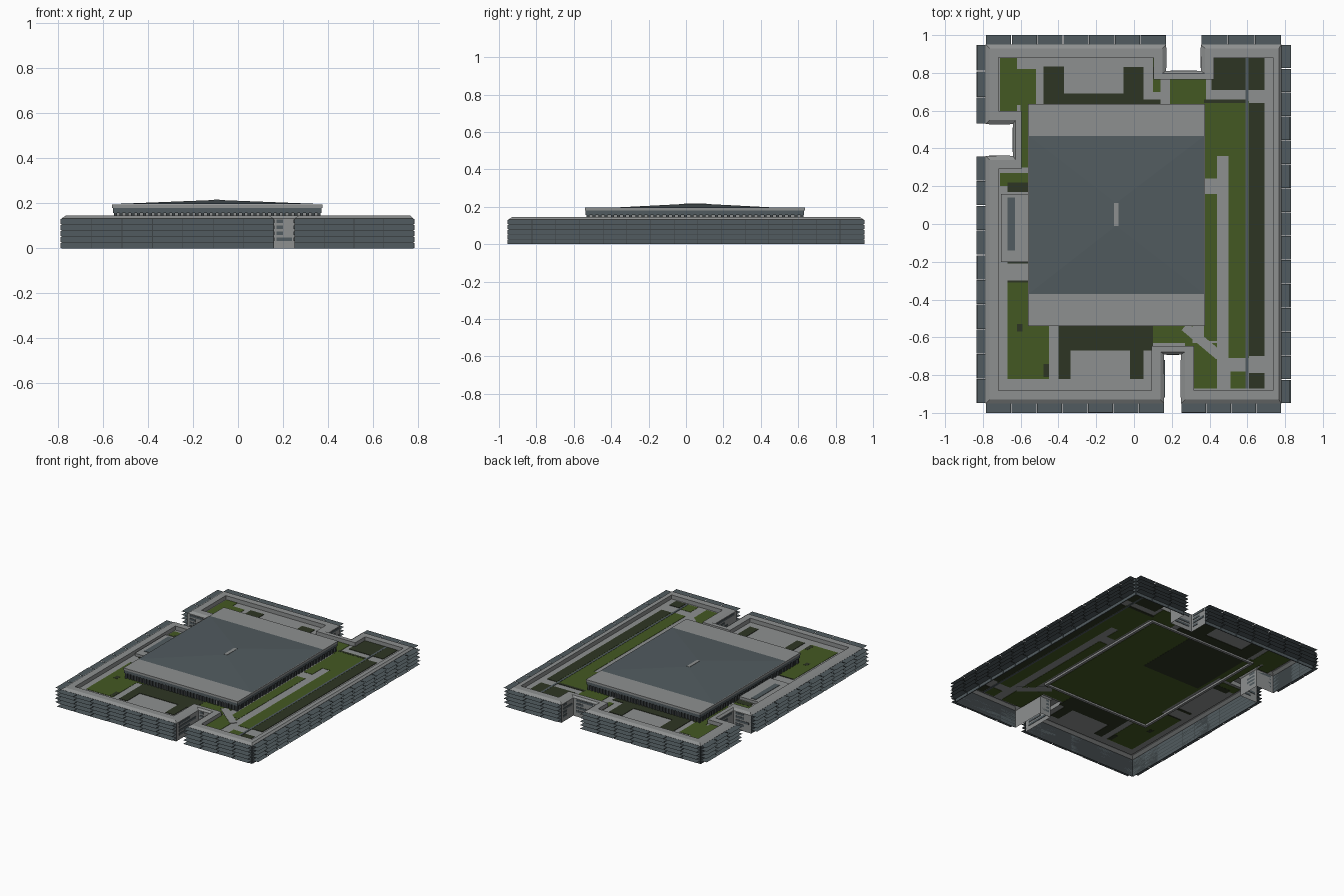
import bpy, bmesh, math, random

if "Cube" in bpy.data.objects:
    bpy.data.objects.remove(bpy.data.objects["Cube"])
random.seed(4)


def mat(name, r, g, b):
    m = bpy.data.materials.new(name)
    m.diffuse_color = (r, g, b, 1)
    m.use_nodes = True
    m.node_tree.nodes["Principled BSDF"].inputs["Base Color"].default_value = m.diffuse_color
    return m


CONCRETE = mat("concrete grey", 0.27, 0.28, 0.28)
SLATE = mat("slate", 0.083, 0.105, 0.115)
FRAME = mat("dark frame", 0.045, 0.055, 0.06)
GRASS = mat("grass green", 0.057, 0.098, 0.016)
SHRUB = mat("dark shrub green", 0.027, 0.036, 0.017)


def finish(name, bm, mats):
    me = bpy.data.meshes.new(name)
    bm.to_mesh(me)
    bm.free()
    for m in mats:
        me.materials.append(m)
    ob = bpy.data.objects.new(name, me)
    bpy.context.collection.objects.link(ob)
    return ob


def add_box(bm, x0, x1, y0, y1, z0, z1):
    vs = [bm.verts.new((x, y, z)) for z in (z0, z1)
          for x, y in ((x0, y0), (x1, y0), (x1, y1), (x0, y1))]
    for f in ((3, 2, 1, 0), (4, 5, 6, 7), (0, 1, 5, 4),
              (1, 2, 6, 5), (2, 3, 7, 6), (3, 0, 4, 7)):
        bm.faces.new([vs[i] for i in f])


def boxes(name, m, items):
    bm = bmesh.new()
    for b in items:
        add_box(bm, *b)
    return finish(name, bm, [m])


# Footprint with three entrance notches, counter-clockwise
OUT = [(-.785, -.95), (.16, -.95), (.16, -.69), (.25, -.69), (.25, -.95),
       (.78, -.95), (.78, .95), (.355, .95), (.355, .81), (.17, .81),
       (.17, .95), (-.785, .95), (-.785, .53), (-.64, .53), (-.64, .36),
       (-.785, .36)]
N = len(OUT)
FACADE = {0, 4, 5, 6, 10, 11, 15}
NARROW = {2, 5, 8, 13}


def edge(i):
    (ax, ay), (bx, by) = OUT[i], OUT[(i + 1) % N]
    length = math.hypot(bx - ax, by - ay)
    return (ax, ay), ((bx - ax) / length, (by - ay) / length), length


def inset(d):
    pts = []
    for i in range(N):
        x, y = OUT[i]
        for j in ((i - 1) % N, i):
            _, (ux, uy), _ = edge(j)
            w = d * (.65 if j in NARROW else 1)
            x, y = x - uy * w, y + ux * w
        pts.append((x, y))
    return pts


GZ = .115  # raised courtyard level

# Perimeter block: outer wall, bevelled roof band, inner parapet
bm = bmesh.new()
rings = []
for d, z in ((0, 0), (0, .132), (.02, .145), (.068, .145), (.068, GZ)):
    rings.append([bm.verts.new((x, y, z)) for x, y in inset(d)])
for k in range(len(rings) - 1):
    for i in range(N):
        j = (i + 1) % N
        f = bm.faces.new((rings[k][i], rings[k][j], rings[k + 1][j], rings[k + 1][i]))
        f.material_index = 1 if k == 0 and i in FACADE else 0
finish("perimeter_block", bm, [CONCRETE, FRAME])

# Courtyard paving
bm = bmesh.new()
bm.faces.new([bm.verts.new((x, y, GZ)) for x, y in inset(.068)])
finish("courtyard_paving", bm, [CONCRETE])

# Facade panels and horizontal sun fins, row by row
ROWS = 5
H = .132 / ROWS
panels, fins, notch_win = bmesh.new(), bmesh.new(), bmesh.new()


def plate_on(bm, i, s0, s1, z0, z1, t):
    (ax, ay), (ux, uy), _ = edge(i)
    xs = sorted((ax + ux * s0, ax + ux * s1 + uy * t))
    ys = sorted((ay + uy * s0, ay + uy * s1 - ux * t))
    add_box(bm, xs[0], xs[1], ys[0], ys[1], z0, z1)


for i in range(N):
    (ax, ay), (ux, uy), L = edge(i)
    if i in FACADE:
        n = max(1, round(L / .13))
        for c in range(n):
            s0, s1 = L * c / n + .0015, L * (c + 1) / n - .0015
            for r in range(ROWS):
                plate_on(panels, i, s0, s1, r * H + .002, r * H + H - .002, .004)
                z = r * H + H - .001
                o = .05 - random.choice((0, 0, .003))
                fins.faces.new([fins.verts.new((ax + ux * s + uy * w, ay + uy * s - ux * w, z))
                                for s, w in ((s0, 0), (s0, o), (s1, o), (s1, 0))])
    else:
        # a few window strips in the plain notch walls
        for r in range(1, ROWS):
            plate_on(notch_win, i, L * .12, L * random.choice((.45, .6, .88)),
                     r * H + .006, r * H + H - .005, .003)
finish("facade_panels", panels, [SLATE])
finish("sun_fins", fins, [SLATE])
finish("notch_windows", notch_win, [SLATE])


def patches(name, m, rects, t):
    return boxes(name, m, [(*r, GZ - t, GZ + t) for r in rects])


# Lawns
patches("lawns", GRASS, [
    (-.71, -.62, .56, .88), (-.62, -.52, .63, .82), (-.6, -.5, .3, .63),
    (-.71, -.56, .2, .27), (.1, .14, .7, .88), (.19, .38, .6, .765),
    (.37, .44, .24, .65), (.44, .5, .36, .65), (.5, .61, -.71, .65),
    (.37, .44, -.62, .16), (.1, .31, -.63, -.5), (.27, .44, -.87, -.63),
    (.51, .6, -.87, -.78), (-.67, -.45, -.82, -.31), (-.5, .32, -.54, .6)], .002)
# Shrub beds
patches("shrub_beds", SHRUB, [
    (-.48, -.37, .6, .835), (-.37, -.055, .6, .69), (-.055, .05, .6, .83),
    (.05, .14, .6, .66), (.41, .69, .71, .88), (.61, .69, -.7, .64), (.37, .6, .64, .66),
    (.61, .69, -.87, -.79), (-.4, .1, -.67, -.5), (-.4, -.335, -.82, -.67),
    (-.02, .05, -.82, -.67), (-.67, -.54, .17, .22), (-.67, -.54, -.21, -.19),
    (-.67, -.54, -.31, -.3), (-.48, -.45, -.81, -.74), (-.62, -.59, -.57, -.53),
    (-.48, .0, .1, .6), (.1, .14, .77, .83)], .003)
# Paths crossing the planting
paths = patches("diagonal_path", CONCRETE, [(-.12, .12, -.025, .025)], .004)
for v in paths.data.vertices:
    v.co.z -= GZ
paths.location = (.36, -.62, GZ)
paths.rotation_euler.z = math.radians(-40)
patches("thin_path", SLATE, [(.59, .605, -.87, .88)], .0035)

# Side terrace with sunken strip
boxes("side_terrace", CONCRETE, [(-.705, -.55, -.2, .16, GZ, .135)])
boxes("terrace_strip", SLATE, [(-.67, -.63, -.14, .14, .13, .138)])

# Central hall: walls, posts, roof slab
X0, X1, Y0, Y1 = -.56, .375, -.54, .635


def frame(a, w, z0, z1):
    x0, x1, y0, y1 = X0 + a, X1 - a, Y0 + a, Y1 - a
    return [(x0, x1, y0, y0 + w, z0, z1), (x0, x1, y1 - w, y1, z0, z1),
            (x0, x0 + w, y0 + w, y1 - w, z0, z1), (x1 - w, x1, y0 + w, y1 - w, z0, z1)]


boxes("hall_walls", CONCRETE, frame(.02, .018, .1, .16))
posts = []
for k in range(36):
    x = X0 + .015 + (X1 - X0 - .03) * k / 35
    y = Y0 + .015 + (Y1 - Y0 - .03) * k / 35
    posts += [(x - .007, x + .007, e - .006, e + .006, .118, .158) for e in (Y0 + .015, Y1 - .015)]
    posts += [(e - .006, e + .006, y - .008, y + .008, .118, .158) for e in (X0 + .015, X1 - .015)]
boxes("hall_posts", FRAME, posts)
boxes("roof_fascia", SLATE, [(X0 + .004, X1 - .004, Y0 + .004, Y1 - .004, .157, .18)])
boxes("roof_slab", CONCRETE, [(X0, X1, Y0, Y1, .18, .195)])

# Low hipped slate roof with a small ridge skylight
bm = bmesh.new()
b = [bm.verts.new((x, y, .1965)) for x, y in
     ((X0 + .004, -.37), (X1 - .004, -.37), (X1 - .004, .465), (X0 + .004, .465))]
r0, r1 = bm.verts.new((-.095, -.01, .215)), bm.verts.new((-.095, .11, .215))
for f in ((b[0], b[1], r0), (b[1], b[2], r1, r0), (b[2], b[3], r1), (b[3], b[0], r0, r1)):
    bm.faces.new(f)
finish("hipped_roof", bm, [SLATE])
boxes("ridge_skylight", CONCRETE, [(-.107, -.083, -.01, .11, .21, .2165)])
